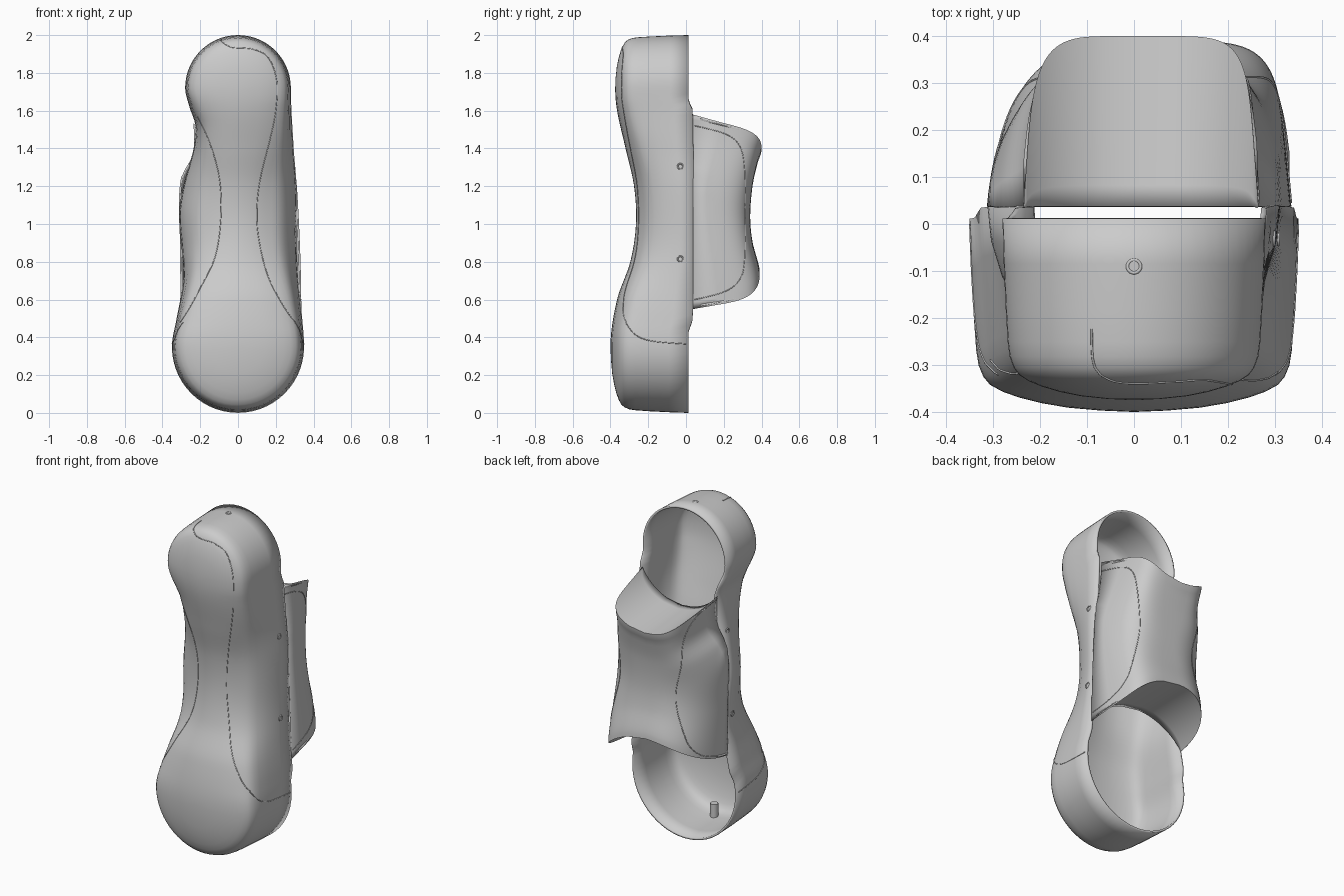
import bpy, bmesh, math
from mathutils import Vector
from mathutils.bvhtree import BVHTree

if "Cube" in bpy.data.objects:
    bpy.data.objects.remove(bpy.data.objects["Cube"])


def lut(tab, t):
    """Smooth interpolation through (t, value) pairs."""
    t = min(max(t, tab[0][0]), tab[-1][0])
    n = len(tab)

    def slope(i):
        if i in (0, n - 1):
            return 0
        return (tab[i + 1][1] - tab[i - 1][1]) / (tab[i + 1][0] - tab[i - 1][0])
    for i in range(n - 1):
        if t <= tab[i + 1][0]:
            h = tab[i + 1][0] - tab[i][0]
            u = (t - tab[i][0]) / h
            return ((2*u**3 - 3*u*u + 1) * tab[i][1] + (3*u*u - 2*u**3) * tab[i + 1][1]
                    + h * ((u**3 - 2*u*u + u) * slope(i) + (u**3 - u*u) * slope(i + 1)))


def grid(bm, rows, closed=False):
    vs = [[bm.verts.new(p) for p in r] for r in rows]
    n = len(rows[0])
    for a, b in zip(vs, vs[1:]):
        for i in range(n if closed else n - 1):
            j = (i + 1) % n
            bm.faces.new((a[i], a[j], b[j], b[i]))


def finish(bm, name, thickness):
    bmesh.ops.remove_doubles(bm, verts=bm.verts, dist=0.0005)
    bmesh.ops.recalc_face_normals(bm, faces=bm.faces)
    # outward means away from the middle of the arm
    if sum(f.normal.dot(f.calc_center_median() - Vector((0, 0, 1))) * f.calc_area() for f in bm.faces) < 0:
        bmesh.ops.reverse_faces(bm, faces=bm.faces)
    tree = BVHTree.FromBMesh(bm)
    me = bpy.data.meshes.new(name)
    bm.to_mesh(me)
    bm.free()
    ob = bpy.data.objects.new(name, me)
    bpy.context.collection.objects.link(ob)
    bpy.context.view_layer.objects.active = ob
    ob.select_set(True)
    bpy.ops.object.shade_smooth_by_angle(angle=math.radians(35))
    ob.select_set(False)
    m = ob.modifiers.new("wall", 'SOLIDIFY')
    m.thickness, m.offset = thickness, -1
    return tree


# ---- front shell: rounded cover, open at the back ----
Z0, Z1, R0, R1 = 0.35, 1.72, 0.35, 0.28
LEFT = [(.35, .35), (.5, .325), (.7, .29), (.85, .297), (1.05, .312), (1.2, .29),
        (1.4, .235), (1.52, .225), (1.62, .257), (1.72, .28)]
RIGHT = [(.35, .35), (.5, .34), (.7, .32), (.9, .31), (1.2, .31), (1.4, .295), (1.72, .28)]
FRONT = [(.35, .40), (.6, .365), (.8, .295), (1.0, .265), (1.2, .275), (1.4, .32), (1.6, .365), (1.72, .375)]
BACK = [(.42, .012), (.5, .035), (1.6, .035), (1.66, .012)]
ROUND = [(.35, 0), (.6, .25), (.85, .9), (1.05, 1), (1.25, .9), (1.5, .3), (1.72, 0)]
# (depth fraction, inset at the boxy ends, inset at the rounded waist)
PROFILE = [(0, 1, 1), (.25, .99, .975), (.5, .975, .90), (.68, .96, .80), (.76, .945, .735),
           (.82, .915, .66), (.86, .875, .57), (.895, .80, .49), (.925, .70, .41),
           (.955, .56, .32), (.978, .4, .22), (.993, .2, .11), (1, 0, 0)]

outline = []
N, M = 28, 48
for i in range(N):                                   # bottom round, right to left
    a = math.pi * i / N
    outline.append((R0 * math.cos(a), Z0 - R0 * math.sin(a), Z0))
for i in range(M):                                   # left flank, upward
    z = Z0 + (Z1 - Z0) * i / M
    outline.append((-lut(LEFT, z), z, z))
for i in range(N):                                   # top round, left to right
    a = math.pi * i / N
    outline.append((-R1 * math.cos(a), Z1 + R1 * math.sin(a), Z1))
for i in range(M):                                   # right flank, downward
    z = Z1 + (Z0 - Z1) * i / M
    outline.append((lut(RIGHT, z), z, z))

rows = []
for f, box, waist in PROFILE:
    row = []
    for x, z, c in outline:
        k = lut(ROUND, c)
        s = box + (waist - box) * k
        yb = lut(BACK, z)
        row.append((x * s, yb - f * (lut(FRONT, c) + yb), c + (z - c) * s))
    rows.append(row)
bm = bmesh.new()
grid(bm, rows, closed=True)
shell_tree = finish(bm, "front_shell", 0.012)

# ---- rear saddle: back cover with ends hollowed around the two joints ----
YF = 0.037
S_LEFT = [(0, .305), (.3, .308), (.5, .312), (.65, .287), (.82, .236), (1, .235)]
S_RIGHT = [(0, .335), (.5, .315), (1, .265)]
S_BACK = [(0, .39), (.06, .385), (.25, .352), (.45, .34), (.7, .352), (.9, .38), (1, .40)]
POW_LEFT = [(0, 2.8), (.5, 2.5), (1, 5)]
POW_RIGHT = [(0, 6), (.5, 4), (1, 6.5)]


def z_end(x, y, top):
    k = (y - YF) / 0.36
    if top:
        r = .30 + .03 * k
        return Z1 - math.sqrt(max(r * r - x * x, 0))
    r = .39 + .005 * k
    return Z0 + math.sqrt(max(r * r - x * x, 0))


def section(v):
    b, pts = lut(S_BACK, v), []
    for i in range(57):
        a = math.pi * i / 56
        c, s = math.cos(a), max(math.sin(a), 0)
        p = 2 / lut(POW_RIGHT if c > 0 else POW_LEFT, v)
        w = lut(S_RIGHT, v) if c > 0 else -lut(S_LEFT, v)
        x, y = w * abs(c) ** p, YF + (b - YF) * s ** p
        x *= 1 - .1 * (y - YF) / .36                 # slight draft
        lo, hi = z_end(x, y, False), z_end(x, y, True)
        pts.append((x, y, lo + (hi - lo) * v))
    return pts


bm = bmesh.new()
grid(bm, [section(i / 32) for i in range(33)])
for v in (0, 1):                                     # concave end walls
    edge = section(v)
    cap = []
    for j in range(9):
        row = []
        for x, y, z in edge:
            yy = y + (YF - y) * j / 8
            row.append((x, yy, z_end(x, yy, v == 1)))
        cap.append(row)
    grid(bm, cap)
saddle_tree = finish(bm, "rear_saddle", 0.01)


# ---- panel seams: fine beads projected on the covers ----
def seam(name, tree, pts, axis, side):
    """pts are (x,z) for axis 1 or (y,z) for axis 0; side is where the ray starts."""
    us = [(i, p[0]) for i, p in enumerate(pts)]
    zs = [(i, p[1]) for i, p in enumerate(pts)]
    hits = []
    for k in range((len(pts) - 1) * 8 + 1):
        u, z = lut(us, k / 8), lut(zs, k / 8)
        o = Vector((2 * side, u, z)) if axis == 0 else Vector((u, 2 * side, z))
        d = Vector((-side, 0, 0)) if axis == 0 else Vector((0, -side, 0))
        h = tree.ray_cast(o, d)[0]
        if h:
            hits.append(h)
    if len(hits) < 2:
        return
    cu = bpy.data.curves.new(name, 'CURVE')
    cu.dimensions, cu.bevel_depth, cu.bevel_resolution = '3D', 0.0025, 1
    sp = cu.splines.new('POLY')
    sp.points.add(len(hits) - 1)
    for p, h in zip(sp.points, hits):
        p.co = (*h, 1)
    bpy.context.collection.objects.link(bpy.data.objects.new(name, cu))


seam("front_seam_left", shell_tree, [(-.305, .48), (-.26, .55), (-.2, .66), (-.12, .83), (-.09, 1.05),
     (-.1, 1.25), (-.15, 1.43), (-.215, 1.57)], 1, -1)
seam("front_seam_right", shell_tree, [(.305, .48), (.25, .55), (.16, .72), (.11, .92), (.1, 1.08),
     (.12, 1.25), (.17, 1.45), (.2, 1.6), (.205, 1.76), (.16, 1.88), (.08, 1.925),
     (-.03, 1.935), (-.08, 1.96), (-.09, 1.975)], 1, -1)
for side, label in ((1, "right"), (-1, "left")):
    seam("shell_side_seam_" + label, shell_tree, [(-.32, .48), (-.27, .415),
         (-.18, .38), (0, .365)], 0, side)
    seam("saddle_side_seam_" + label, saddle_tree, [(.045, 1.52), (.2, 1.48), (.28, 1.42), (.31, 1.3),
         (.312, 1.05), (.31, .8), (.28, .7), (.2, .64), (.045, .6)], 0, side)


# ---- screw collars and the inner peg ----
def collar(name, loc, rot):
    bpy.ops.mesh.primitive_torus_add(major_radius=0.014, minor_radius=0.004, major_segments=20,
                                     minor_segments=6, location=loc, rotation=rot)
    bpy.context.object.name = name
    bpy.ops.object.shade_smooth()


for z in (.815, 1.305):
    for side, label in ((1, "right"), (-1, "left")):
        h = shell_tree.ray_cast(Vector((2 * side, -.03, z)), Vector((-side, 0, 0)))[0]
        if h:
            collar("side_screw_" + label, h, (0, math.pi / 2, 0))
collar("top_screw", (0, -.09, 1.995), (0, 0, 0))
bpy.ops.mesh.primitive_cylinder_add(vertices=20, radius=.022, depth=.08, location=(0, -.27, .065))
bpy.context.object.name = "inner_peg"
bpy.ops.object.shade_smooth_by_angle()
